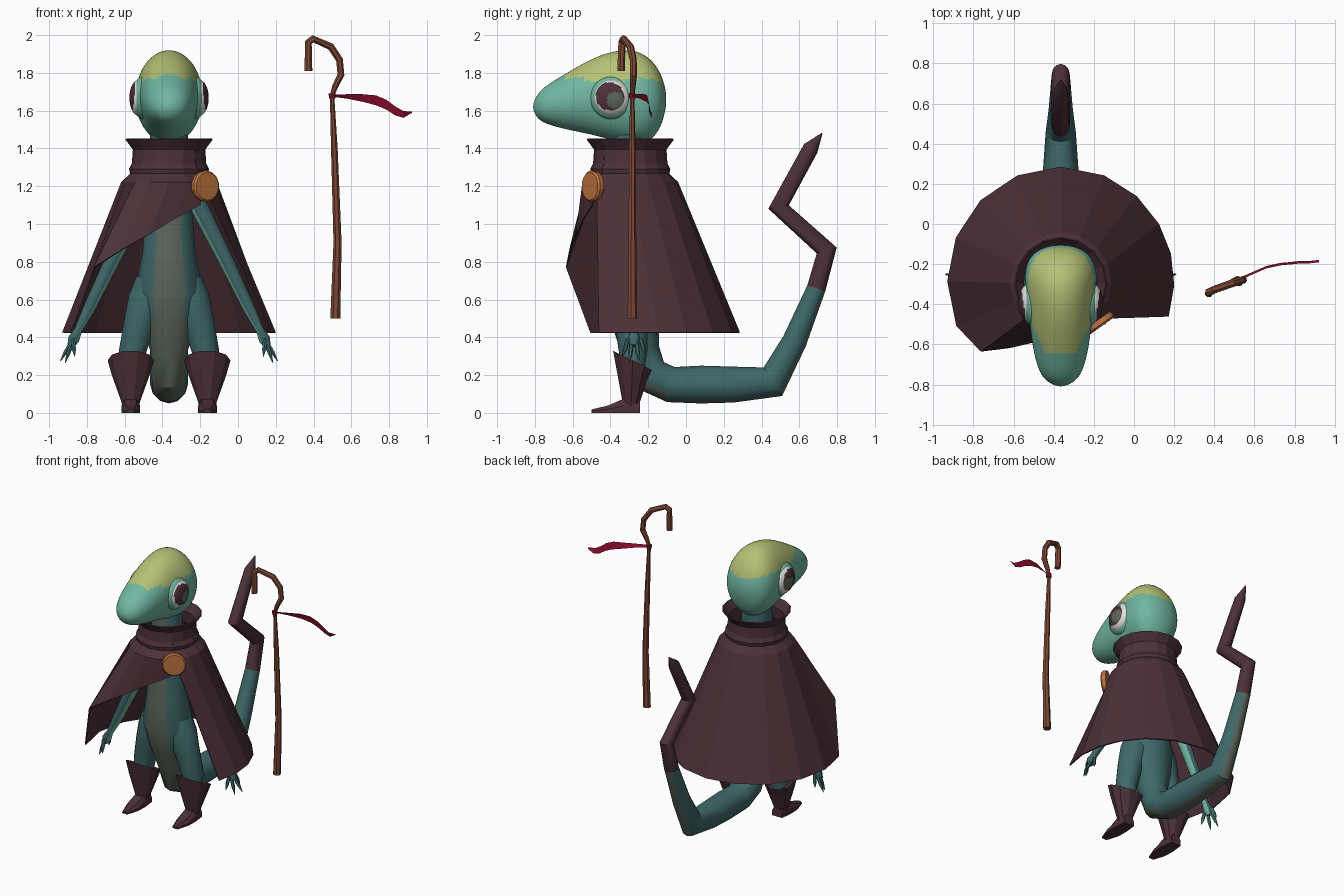
import bpy, bmesh, math
from mathutils import Vector, Matrix

if "Cube" in bpy.data.objects:
    bpy.data.objects.remove(bpy.data.objects["Cube"])

CX = -0.365            # the figure stands left of the origin, the staff right


def material(name, rgb):
    m = bpy.data.materials.new(name)
    m.diffuse_color = (*rgb, 1)
    m.use_nodes = True
    m.node_tree.nodes["Principled BSDF"].inputs["Base Color"].default_value = m.diffuse_color
    return m


MAROON = material("maroon cloth", (0.072, 0.030, 0.040))
MINT = material("mint skin", (0.165, 0.47, 0.36))
OLIVE = material("olive scales", (0.46, 0.54, 0.18))
TEAL = material("dark teal skin", (0.050, 0.140, 0.142))
GREY = material("grey green belly", (0.110, 0.135, 0.110))
ORANGE = material("orange metal", (0.52, 0.18, 0.05))
BROWN = material("brown wood", (0.21, 0.065, 0.036))
RED = material("red ribbon", (0.27, 0.004, 0.028))
WHITE = material("eye white", (0.75, 0.73, 0.70))


def finish(name, bm, mats, smooth=None):
    me = bpy.data.meshes.new(name)
    bm.to_mesh(me)
    bm.free()
    for m in mats:
        me.materials.append(m)
    ob = bpy.data.objects.new(name, me)
    bpy.context.collection.objects.link(ob)
    bpy.ops.object.select_all(action='DESELECT')
    ob.select_set(True)
    bpy.context.view_layer.objects.active = ob
    if smooth:
        bpy.ops.object.shade_smooth_by_angle(angle=math.radians(smooth))
    return ob


def loft(name, rings, mats, rule=None, closed=True, smooth=None):
    """Skin a row of rings; rule(ring, side, normal) picks the material."""
    bm = bmesh.new()
    vs = [[bm.verts.new(p) for p in r] for r in rings]
    n = len(rings[0])
    faces = []
    for i in range(len(vs) - 1):
        for k in range(n if closed else n - 1):
            j = (k + 1) % n
            f = bm.faces.new((vs[i][k], vs[i][j], vs[i + 1][j], vs[i + 1][k]))
            faces.append((f, i, k))
    if closed:
        bm.faces.new(vs[0][::-1])
        bm.faces.new(vs[-1])
    bmesh.ops.recalc_face_normals(bm, faces=bm.faces[:])
    bm.normal_update()
    if rule:
        for f, i, k in faces:
            f.material_index = rule(i, k, f.normal)
    return finish(name, bm, mats, smooth)


def tube(name, pts, sides, ref, mats, rule=None, smooth=None):
    """Sweep ellipses along a path; pts are (position, radius_a, radius_b)."""
    ps = [Vector(p[0]) for p in pts]
    rings = []
    for i, (_, a, b) in enumerate(pts):
        t = Vector()
        if i:
            t += (ps[i] - ps[i - 1]).normalized()
        if i < len(ps) - 1:
            t += (ps[i + 1] - ps[i]).normalized()
        t.normalize()
        u = Vector(ref)
        u = (u - t * u.dot(t)).normalized()
        v = t.cross(u)
        rings.append([ps[i] + u * a * math.cos(w) + v * b * math.sin(w)
                      for w in (2 * math.pi * k / sides for k in range(sides))])
    return loft(name, rings, mats, rule, smooth=smooth)


# Body and tail: one sweep from neck to tail tip, grey on the belly side
spine = [(-.30, 1.47, .10, .10), (-.30, 1.30, .11, .10), (-.30, 1.10, .12, .11),
         (-.30, .85, .14, .13), (-.29, .65, .18, .15), (-.27, .50, .15, .13),
         (-.24, .33, .10, .10), (-.19, .20, .10, .10), (-.08, .15, .10, .095),
         (.08, .15, .095, .10), (.25, .15, .09, .095), (.46, .165, .075, .09),
         (.575, .38, .06, .065), (.69, .66, .05, .05), (.745, .86, .045, .055),
         (.49, 1.09, .045, .055), (.66, 1.40, .035, .042), (.72, 1.48, .003, .003)]


def body_rule(i, k, n):
    if i >= 13:
        return 2
    belly = (1, 2, 3, 4) if 5 <= i <= 7 else (2, 3)
    return 1 if k in belly else 0


tube("body_and_tail", [((CX, y, z), a, b) for y, z, a, b in spine], 12, (1, 0, 0),
     [TEAL, GREY, MAROON], body_rule, smooth=35)

# Head: elliptical sections from snout to nape, smoothed, with an olive cap
sections = [(-.81, 1.605, 1.635, .015), (-.79, 1.56, 1.685, .065), (-.75, 1.53, 1.73, .105),
            (-.65, 1.50, 1.792, .138), (-.50, 1.47, 1.882, .158), (-.38, 1.435, 1.925, .172),
            (-.27, 1.415, 1.93, .187), (-.19, 1.43, 1.885, .175), (-.135, 1.50, 1.81, .13),
            (-.108, 1.60, 1.72, .06), (-.105, 1.645, 1.675, .015)]
head = loft("head", [[(CX + w * math.cos(a), y, (lo + hi) / 2 + (hi - lo) / 2 * math.sin(a))
                      for a in (2 * math.pi * k / 16 for k in range(16))]
                     for y, lo, hi, w in sections], [MINT, OLIVE])
sub = head.modifiers.new("smooth", 'SUBSURF')
sub.levels = 2
bpy.ops.object.modifier_apply(modifier="smooth")
for p in head.data.polygons:
    y, z = p.center.y, p.center.z
    edge = 1.755 - .02 * math.sin((y + .5) * 18)
    p.material_index = int(z > edge and y > -.66 + .6 * max(0, 1.83 - z))
bpy.ops.object.shade_smooth()


def ball(name, centre, radii, mats, rule=None):
    bm = bmesh.new()
    bmesh.ops.create_uvsphere(bm, u_segments=40, v_segments=24, radius=1)
    bmesh.ops.transform(bm, verts=bm.verts, matrix=Matrix.Translation(centre)
                        @ Matrix.Diagonal((*radii, 1)) @ Matrix.Rotation(math.pi / 2, 4, 'Y'))
    if rule:
        for f in bm.faces:
            f.material_index = rule(f.calc_center_median())
    return finish(name, bm, mats, smooth=60)


EY, EZ = -.393, 1.668


def eye_rule(c):
    if math.hypot(c.y - EY - .02, c.z - EZ + .014) < .045:
        return 2
    return 1 if math.hypot(c.y - EY + .01, c.z - EZ - .008) < .074 else 0


for s, side in ((1, "left"), (-1, "right")):
    # Eye with its socket
    ball(side + "_eye_socket", (CX + s * .14, EY, EZ), (.055, .115, .113), [MINT])
    ball(side + "_eye", (CX + s * .16, EY, EZ), (.05, .095, .095),
         [WHITE, MAROON, GREY], eye_rule)

    # Leg
    tube(side + "_leg", [((CX + s * x, y, z), r, r) for x, y, z, r in
         ((.09, -.29, .70, .09), (.12, -.29, .60, .10), (.155, -.29, .48, .088),
          (.195, -.28, .32, .075), (.20, -.285, .20, .06))], 10, (0, 1, 0), [TEAL], smooth=40)

    # Boot: tilted cuff tapering to the ankle, then a pointed foot
    bx = CX + s * .203
    cuff = [(-.283, .235, .085, .075, .49), (-.283, .278, .122, .108, .49),
            (-.285, .20, .10, .085, .25), (-.29, .055, .048, .048, 0), (-.29, .02, .045, .045, 0)]
    loft(side + "_boot_cuff", [[(bx + rx * math.cos(a), cy + ry * math.sin(a),
                                 cz - tilt * ry * math.sin(a))
                                for a in (2 * math.pi * k / 10 for k in range(10))]
                               for cy, cz, rx, ry, tilt in cuff], [MAROON])
    foot = [(-.243, .07, .04), (-.33, .075, .05), (-.41, .04, .048), (-.50, .018, .02)]
    loft(side + "_boot_foot", [[(bx - w, y, 0), (bx + w, y, 0), (bx + w, y, h * .5),
                                (bx + w * .6, y, h), (bx - w * .6, y, h), (bx - w, y, h * .5)]
                               for y, h, w in foot], [MAROON])

    # Arm and fingers, mint on the inner side
    inner = Vector((-s * .85, 0, -.5))
    arm_rule = lambda i, k, n: int(n.dot(inner) > .55)
    tube(side + "_arm", [((CX + s * x, y, z), r, r) for x, y, z, r in
         ((.09, -.30, 1.22, .045), (.17, -.29, 1.07, .05), (.30, -.27, .81, .042),
          (.42, -.27, .56, .034), (.48, -.275, .44, .022), (.505, -.275, .39, .032),
          (.52, -.275, .355, .02))], 10, (0, 1, 0), [TEAL, MINT], arm_rule, smooth=40)
    for n, (x, y, z) in enumerate(((.50, -.335, .30), (.55, -.30, .265),
                                   (.575, -.25, .275), (.53, -.215, .31))):
        root = Vector((CX + s * .508, -.275 + (n - 1.5) * .022, .39))
        tip = Vector((CX + s * x, y, z))
        tube(f"{side}_finger_{n + 1}", [(root, .012, .012), (root.lerp(tip, .6), .012, .012),
                                        (tip, .002, .002)], 6, (0, 1, 0),
             [TEAL, MINT], arm_rule, smooth=40)

# Cloak: collar rings, shoulders, then a hem that lifts into a front flap
CY = -.295
tops = [-45 + 22.5 * i for i in range(17)]
hem_angles = [-18, -2, 14, 30, 48, 67.5, 90, 112.5, 135, 157.5, 180, 203]
hem = [(CX + .562 * math.cos(a), -.285 + .567 * math.sin(a), .425)
       for a in map(math.radians, hem_angles)]
hem += [(-.76, -.635, .77), (-.62, -.615, .86), (-.47, -.58, .945),
        (-.33, -.54, 1.03), (-.20, -.495, 1.10)]
collar = [(.228, 1.45), (.188, 1.395), (.193, 1.32), (.208, 1.29), (.203, 1.265), (.25, 1.22)]
rows = [[(CX + r * math.cos(math.radians(a)), CY + r * math.sin(math.radians(a)), z)
         for a in tops] for r, z in collar]
cloak = loft("cloak", rows + [hem], [MAROON], closed=False)
thick = cloak.modifiers.new("cloth thickness", 'SOLIDIFY')
thick.thickness = .008
thick.offset = 0

# Brooch
c, d = Vector((-.172, -.495, 1.2)), Vector((.58, -.81, 0))
tube("brooch", [(c - d * .018, .08, .08), (c + d * .008, .083, .083), (c + d * .018, .074, .074)],
     14, (0, 0, 1), [ORANGE])

# Staff with a crook
staff = [(.515, -.285, .50, .027), (.527, -.285, .90, .022), (.51, -.285, 1.40, .018),
         (.498, -.285, 1.68, .012), (.515, -.283, 1.73, .016), (.545, -.278, 1.79, .019),
         (.537, -.28, 1.87, .019), (.49, -.295, 1.94, .02), (.395, -.33, 1.98, .02),
         (.372, -.34, 1.96, .02), (.373, -.345, 1.81, .021)]
tube("staff", [((x, y, z), r, r) for x, y, z, r in staff], 7, (0, 1, 0), [BROWN])

# Ribbon and its knot
tube("ribbon_knot", [((.499, -.285, 1.665), .018, .018), ((.498, -.285, 1.692), .018, .018)],
     8, (0, 1, 0), [RED])
ribbon = [(.50, -.285, 1.68, .006), (.58, -.25, 1.675, .012), (.66, -.215, 1.667, .02),
          (.73, -.20, 1.655, .026), (.785, -.195, 1.632, .026), (.83, -.19, 1.60, .024),
          (.875, -.19, 1.58, .018), (.922, -.185, 1.592, .003)]
loft("ribbon", [[(x, y - .006, z + h), (x, y + .006, z - h)] for x, y, z, h in ribbon],
     [RED], closed=False)
